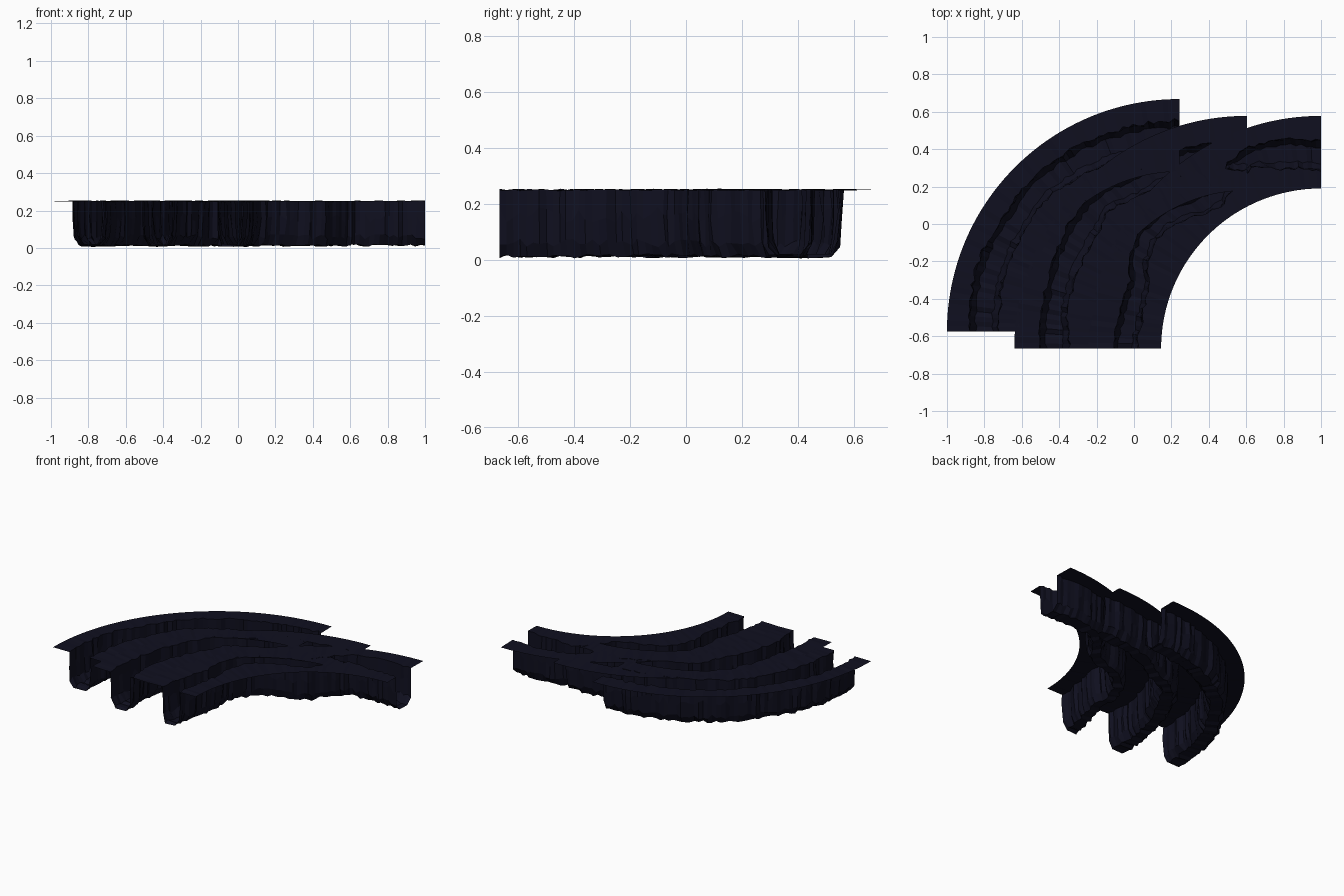
import bpy, math, random

if "Cube" in bpy.data.objects:
    bpy.data.objects.remove(bpy.data.objects["Cube"])

random.seed(7)
R_OUT, R_IN, TOP, SEGS = 1.243, 0.855, 0.25, 64

mat = bpy.data.materials.new("dark_rock")
mat.diffuse_color = (0.005, 0.005, 0.014, 1)
mat.use_nodes = True
mat.node_tree.nodes["Principled BSDF"].inputs["Base Color"].default_value = mat.diffuse_color


def sample(keys, deg):
    """Smoothly interpolate (angle, centre radius, width) keys."""
    for a, b in zip(keys, keys[1:]):
        if deg <= b[0]:
            t = (deg - a[0]) / (b[0] - a[0])
            t = t * t * (3 - 2 * t)
            return a[1] + (b[1] - a[1]) * t, a[2] + (b[2] - a[2]) * t
    return keys[-1][1:]


def j(amount):
    return random.uniform(-amount, amount)


def trench_arc(name, cx, cy, r_in, keys):
    """Quarter-ring ground sheet with a rough winding trench sunk into it."""
    verts, faces = [], []
    for i in range(SEGS + 1):
        deg = 90 * i / SEGS
        c, w = sample(keys, deg)
        h = w / 2
        outer, inner = c + h + j(0.008), c - h + j(0.008)
        floor = 0.014 + j(0.006)
        # cross-section from outer rim, down through the trench, to inner rim
        section = [
            (R_OUT, TOP),
            (outer + j(0.004), TOP + j(0.004)),
            (outer + j(0.006), 0.16 + j(0.03)),
            (outer - 0.006 + j(0.006), 0.06 + j(0.015)),
            (c + h * 0.55 + j(0.009), floor + j(0.003)),
            (c - h * 0.55 + j(0.009), floor + j(0.003)),
            (inner + 0.006 + j(0.006), 0.06 + j(0.015)),
            (inner + j(0.006), 0.16 + j(0.03)),
            (inner + j(0.004), TOP + j(0.004)),
            (r_in, TOP),
        ]
        a = math.radians(deg)
        verts += [(cx - r * math.cos(a), cy + r * math.sin(a), z) for r, z in section]
    n = 10
    for i in range(SEGS):
        for k in range(n - 1):
            p = i * n + k
            faces.append((p, p + 1, p + n + 1, p + n))
    me = bpy.data.meshes.new(name)
    me.from_pydata(verts, [], faces)
    # keep the sheet facing upward
    if me.polygons[0].normal.z < 0:
        me.flip_normals()
    me.materials.append(mat)
    ob = bpy.data.objects.new(name, me)
    bpy.context.collection.objects.link(ob)
    return ob


# Outer trench: nearly concentric
trench_arc("outer_trench", 0.243, -0.575, R_IN, [
    (0, 1.045, .16), (20, 1.057, .16), (35, 1.055, .14), (43, 1.07, .13),
    (55, 1.06, .15), (75, 1.05, .15), (90, 1.05, .16)])

# Middle trench: gentle meander
trench_arc("middle_trench", 0.603, -0.665, 0.844, [
    (0, 1.03, .16), (15, 1.05, .14), (26, 1.068, .15), (38, 1.085, .16),
    (44, 1.10, .12), (57, 1.05, .12), (74, 1.055, .13), (90, 1.03, .16)])

# Inner trench: strong meander
trench_arc("inner_trench", 1.0, -0.665, R_IN, [
    (0, 1.045, .13), (9, 1.033, .13), (19, 1.03, .11), (27, 1.09, .11),
    (33, 1.105, .10), (38, 1.085, .10), (44, 1.055, .11), (49, 1.0, .11),
    (55, .985, .11), (60, 1.025, .11), (65, 1.06, .11), (69, 1.085, .11),
    (79, 1.058, .16), (90, 1.03, .16)])
